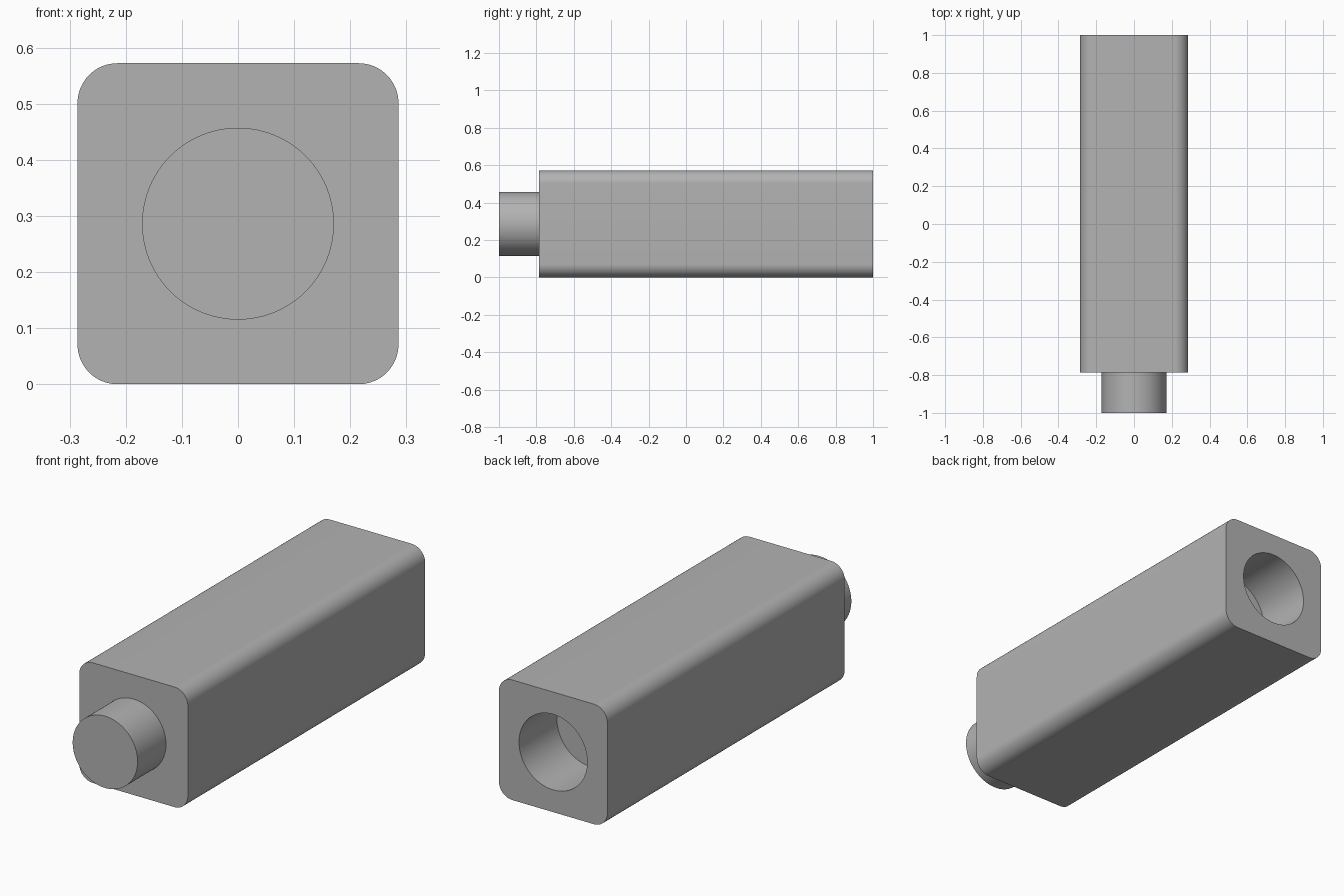
import bpy
import bmesh
from math import radians
from mathutils import Matrix

HALF = 0.286        # half the body width, also the axis height
FRONT, BACK = -0.786, 1.0
CORNER = 0.071
OVERLAP = 0.05

default_cube = bpy.data.objects.get("Cube")
if default_cube:
    bpy.data.objects.remove(default_cube, do_unlink=True)

grey = bpy.data.materials.new("plain grey")
grey.use_nodes = True
grey.diffuse_color = (0.45, 0.45, 0.45, 1)
grey.node_tree.nodes["Principled BSDF"].inputs["Base Color"].default_value = grey.diffuse_color


def make_object(name, bm):
    bmesh.ops.recalc_face_normals(bm, faces=bm.faces)
    mesh = bpy.data.meshes.new(name)
    bm.to_mesh(mesh)
    bm.free()
    mesh.materials.append(grey)
    obj = bpy.data.objects.new(name, mesh)
    bpy.context.collection.objects.link(obj)
    return obj


def cylinder(name, radius, start, end):
    """Round bar along y, centred on the body axis."""
    bm = bmesh.new()
    place = Matrix.Translation((0, (start + end) / 2, HALF)) @ Matrix.Rotation(radians(90), 4, "X")
    bmesh.ops.create_cone(bm, cap_ends=True, segments=96, radius1=radius, radius2=radius,
                          depth=end - start, matrix=place)
    return make_object(name, bm)


def combine(target, tool, operation):
    """Apply a boolean to the target and discard the tool."""
    tool.hide_render = True
    mod = target.modifiers.new(tool.name, "BOOLEAN")
    mod.object, mod.operation, mod.solver = tool, operation, "EXACT"
    bpy.context.view_layer.objects.active = target
    bpy.ops.object.modifier_apply(modifier=mod.name)
    bpy.data.objects.remove(tool, do_unlink=True)


# Square bar with its four long edges rounded
bm = bmesh.new()
size = Matrix.Diagonal((2 * HALF, BACK - FRONT, 2 * HALF, 1))
bmesh.ops.create_cube(bm, size=1, matrix=Matrix.Translation((0, (FRONT + BACK) / 2, HALF)) @ size)
long_edges = [e for e in bm.edges if abs(e.verts[0].co.y - e.verts[1].co.y) > 1]
bmesh.ops.bevel(bm, geom=long_edges, offset=CORNER, segments=16, profile=0.5, affect="EDGES")
body = make_object("body_with_peg_and_socket", bm)

# Round peg on the front, blind socket in the back
combine(body, cylinder("front_peg", 0.171, -1, FRONT + OVERLAP), "UNION")
combine(body, cylinder("back_socket", 0.18, BACK - 0.286, BACK + OVERLAP), "DIFFERENCE")

bpy.ops.object.select_all(action="DESELECT")
body.select_set(True)
bpy.context.view_layer.objects.active = body
bpy.ops.object.shade_smooth_by_angle(angle=radians(30))
